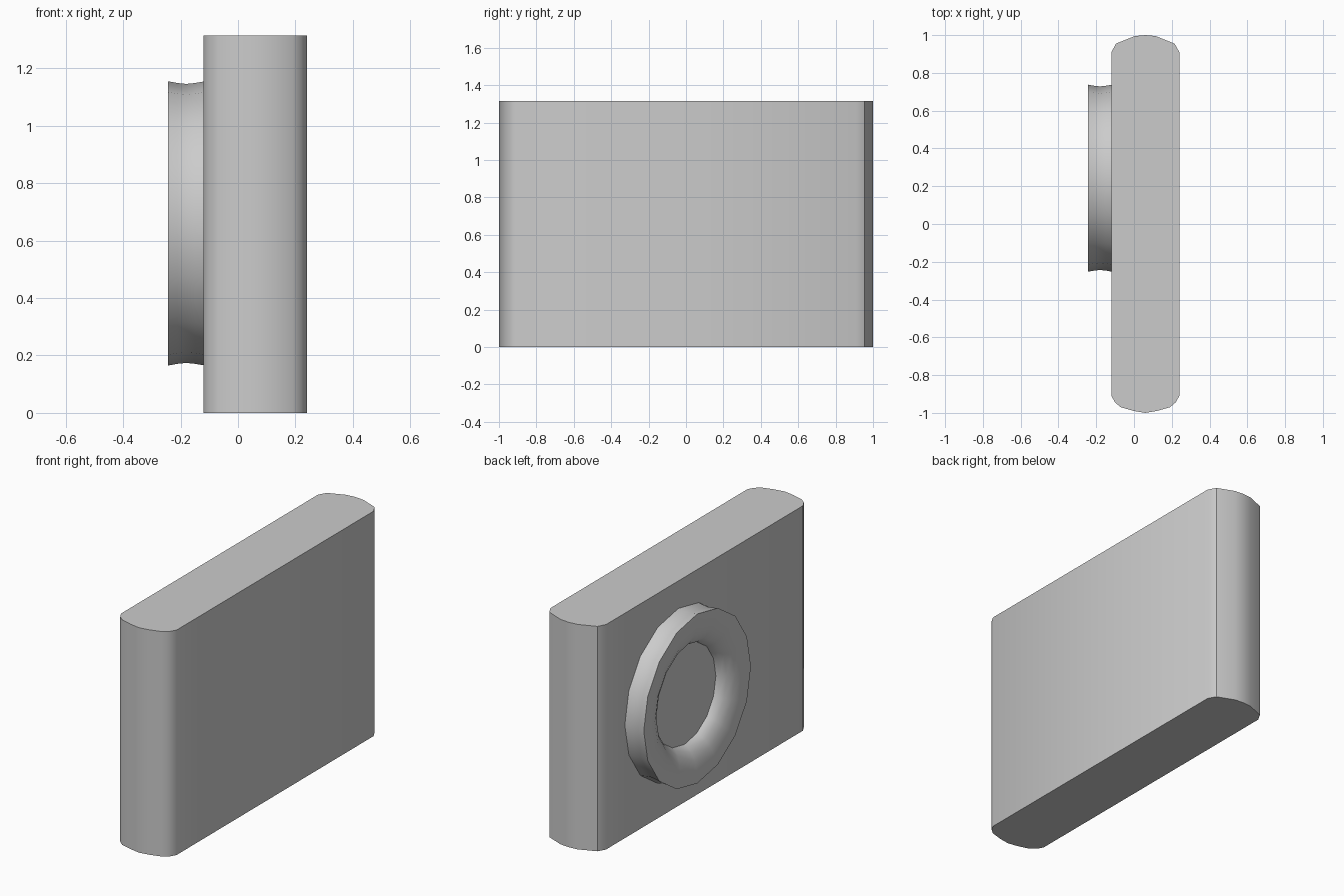
import bpy, bmesh, math

cube = bpy.data.objects.get("Cube")
if cube:
    bpy.data.objects.remove(cube, do_unlink=True)

grey = bpy.data.materials.new("plain_grey")
grey.use_nodes = True
colour = (0.6, 0.6, 0.6, 1)
grey.diffuse_color = colour
grey.node_tree.nodes["Principled BSDF"].inputs["Base Color"].default_value = colour


def finish(name, bm):
    bmesh.ops.recalc_face_normals(bm, faces=bm.faces)
    mesh = bpy.data.meshes.new(name)
    bm.to_mesh(mesh)
    bm.free()
    mesh.materials.append(grey)
    obj = bpy.data.objects.new(name, mesh)
    bpy.context.collection.objects.link(obj)
    bpy.ops.object.select_all(action='DESELECT')
    obj.select_set(True)
    bpy.context.view_layer.objects.active = obj
    bpy.ops.object.shade_smooth_by_angle(angle=math.radians(35))
    return obj


# Slab body: half outline mirrored across its middle, then extruded upward
MID, HEIGHT = 0.06, 1.315
half = [(0, -1), (0.06, -0.99), (0.13, -0.97), (0.16, -0.945), (0.18, -0.91),
        (0.18, 0.91), (0.155, 0.955), (0.055, 0.995), (0, 1)]
outline = half + [(-x, y) for x, y in reversed(half[1:-1])]
bm = bmesh.new()
base = bm.faces.new([bm.verts.new((MID + x, y, 0)) for x, y in outline])
ext = bmesh.ops.extrude_face_region(bm, geom=[base])
for v in ext["geom"]:
    if isinstance(v, bmesh.types.BMVert):
        v.co.z = HEIGHT
finish("body", bm)

# Round dished knob on the side: (radius, x) profile turned about the x axis
CY, CZ, SIDES = 0.2425, 0.66, 16
profile = [(0.495, -0.115), (0.489, -0.15), (0.486, -0.18), (0.489, -0.21),
           (0.495, -0.243), (0.43, -0.24), (0.37, -0.228), (0.325, -0.205),
           (0.3, -0.18), (0.29, -0.16)]
bm = bmesh.new()
rings = []
for r, x in profile:
    angles = [2 * math.pi * i / SIDES for i in range(SIDES)]
    rings.append([bm.verts.new((x, CY + r * math.cos(a), CZ + r * math.sin(a)))
                  for a in angles])
for a, b in zip(rings, rings[1:]):
    for i in range(SIDES):
        j = (i + 1) % SIDES
        bm.faces.new((a[i], a[j], b[j], b[i]))
bm.faces.new(rings[0])
bm.faces.new(rings[-1])
finish("dished_knob", bm)
